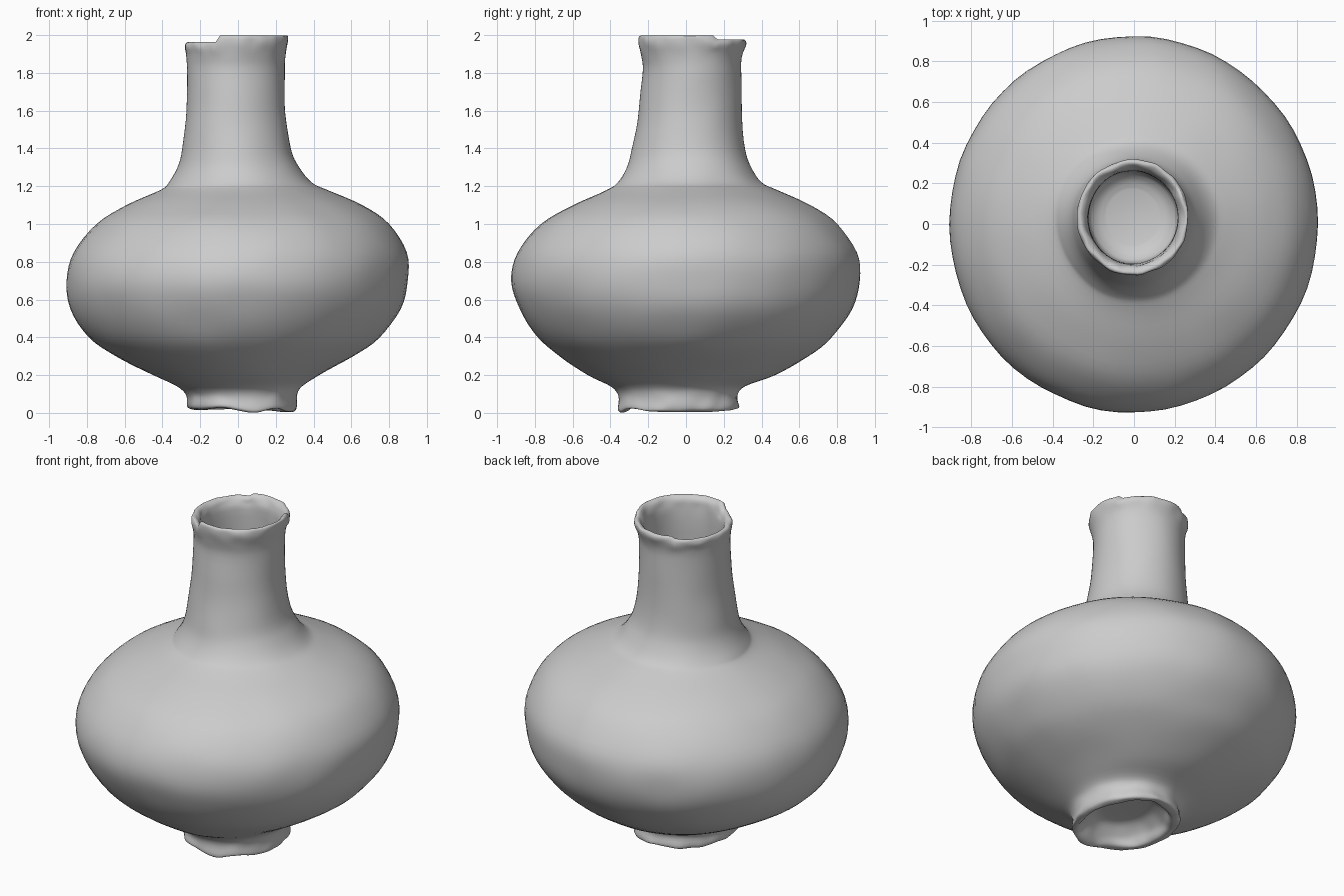
import bpy
import bmesh
from math import sin, cos, pi, exp
from mathutils import Vector, noise

cube = bpy.data.objects.get("Cube")
if cube:
    bpy.data.objects.remove(cube, do_unlink=True)

SEGMENTS = 72
STEPS = 4

# Each section: height, then reach to -x, +x, -y and +y
foot = [(0.015, 0.24, 0.30, 0.35, 0.26), (0.03, 0.265, 0.315, 0.365, 0.28),
        (0.09, 0.27, 0.315, 0.36, 0.27), (0.14, 0.32, 0.34, 0.40, 0.31)]
belly = [(0.20, 0.45, 0.43, 0.52, 0.47), (0.30, 0.65, 0.61, 0.67, 0.65),
         (0.40, 0.79, 0.75, 0.785, 0.77), (0.55, 0.885, 0.865, 0.88, 0.88),
         (0.70, 0.91, 0.90, 0.925, 0.92), (0.85, 0.87, 0.89, 0.89, 0.905),
         (1.00, 0.75, 0.80, 0.77, 0.80), (1.10, 0.59, 0.66, 0.60, 0.66),
         (1.18, 0.41, 0.47, 0.42, 0.48)]
neck = [(1.22, 0.365, 0.39, 0.36, 0.40), (1.30, 0.32, 0.325, 0.31, 0.345),
        (1.40, 0.295, 0.28, 0.285, 0.315), (1.60, 0.275, 0.25, 0.25, 0.295),
        (1.80, 0.27, 0.245, 0.23, 0.29), (1.88, 0.272, 0.25, 0.235, 0.295),
        (1.95, 0.28, 0.268, 0.25, 0.315), (1.985, 0.275, 0.265, 0.245, 0.31)]


def inset(section, z, amount):
    return (z, *(reach - amount for reach in section[1:]))


# Hollow under the foot and hollow inside the neck
recess = [inset(foot[0], z, a) for z, a in
          ((0.13, 0.20), (0.12, 0.12), (0.07, 0.06), (0.02, 0.03))]
bore = [inset(neck[-1], z, a) for z, a in
        ((1.985, 0.02), (1.95, 0.04), (1.85, 0.05), (1.50, 0.05), (1.42, 0.08), (1.39, 0.14))]
sections = [Vector(s) for s in recess + foot + belly + neck + bore]


def smooth_sections(pts):
    """Catmull-Rom interpolation through the sections."""
    result = []
    for i in range(len(pts) - 1):
        a, b, c, d = (pts[max(0, min(len(pts) - 1, i + k))] for k in (-1, 0, 1, 2))
        for n in range(STEPS):
            t = n / STEPS
            result.append(b + (c - a) * (t / 2)
                          + (a * 2 - b * 5 + c * 4 - d) * (t * t / 2)
                          + (b * 3 - a - c * 3 + d) * (t ** 3 / 2))
    return result + [pts[-1]]


def handmade(p):
    """Uneven clay: worn lip, rough foot and gentle dents."""
    lip = exp(-((p.z - 2.0) / 0.08) ** 2)
    base = exp(-(p.z / 0.09) ** 2)
    dent = noise.noise(p * 5) * 0.006 + noise.noise(p * 14) * 0.012 * (lip + base)
    out = Vector((p.x, p.y, 0)).normalized()
    q = p + out * dent
    if p.x < -0.1:
        q.z -= 0.035 * lip
    elif p.y > 0.15:
        q.z -= 0.02 * lip
    q.z += lip * 0.008 + base * noise.noise(p * 6) * 0.02
    q.z = max(q.z, 0)
    return q


def ring(bm, section):
    z, left, right, front, back = section
    verts = []
    for i in range(SEGMENTS):
        a = 2 * pi * i / SEGMENTS
        # Off-centre ellipse fitting the four reaches
        p = Vector(((right - left) / 2 + (right + left) / 2 * cos(a),
                    (back - front) / 2 + (back + front) / 2 * sin(a), z))
        verts.append(bm.verts.new(handmade(p)))
    return verts


# Vase body in one continuous skin
bm = bmesh.new()
rings = [ring(bm, s) for s in smooth_sections(sections)]
for low, high in zip(rings, rings[1:]):
    for i in range(SEGMENTS):
        j = (i + 1) % SEGMENTS
        bm.faces.new((low[i], low[j], high[j], high[i]))
bm.faces.new(rings[0][::-1])
bm.faces.new(rings[-1])
bmesh.ops.recalc_face_normals(bm, faces=bm.faces)

mesh = bpy.data.meshes.new("vase")
bm.to_mesh(mesh)
bm.free()
vase = bpy.data.objects.new("vase", mesh)
bpy.context.collection.objects.link(vase)

# Plain grey clay
clay = bpy.data.materials.new("grey clay")
clay.use_nodes = True
colour = (0.6, 0.6, 0.6, 1)
clay.diffuse_color = colour
clay.node_tree.nodes["Principled BSDF"].inputs["Base Color"].default_value = colour
mesh.materials.append(clay)

bpy.ops.object.select_all(action="DESELECT")
vase.select_set(True)
bpy.context.view_layer.objects.active = vase
bpy.ops.object.shade_smooth_by_angle(angle=pi / 3)
